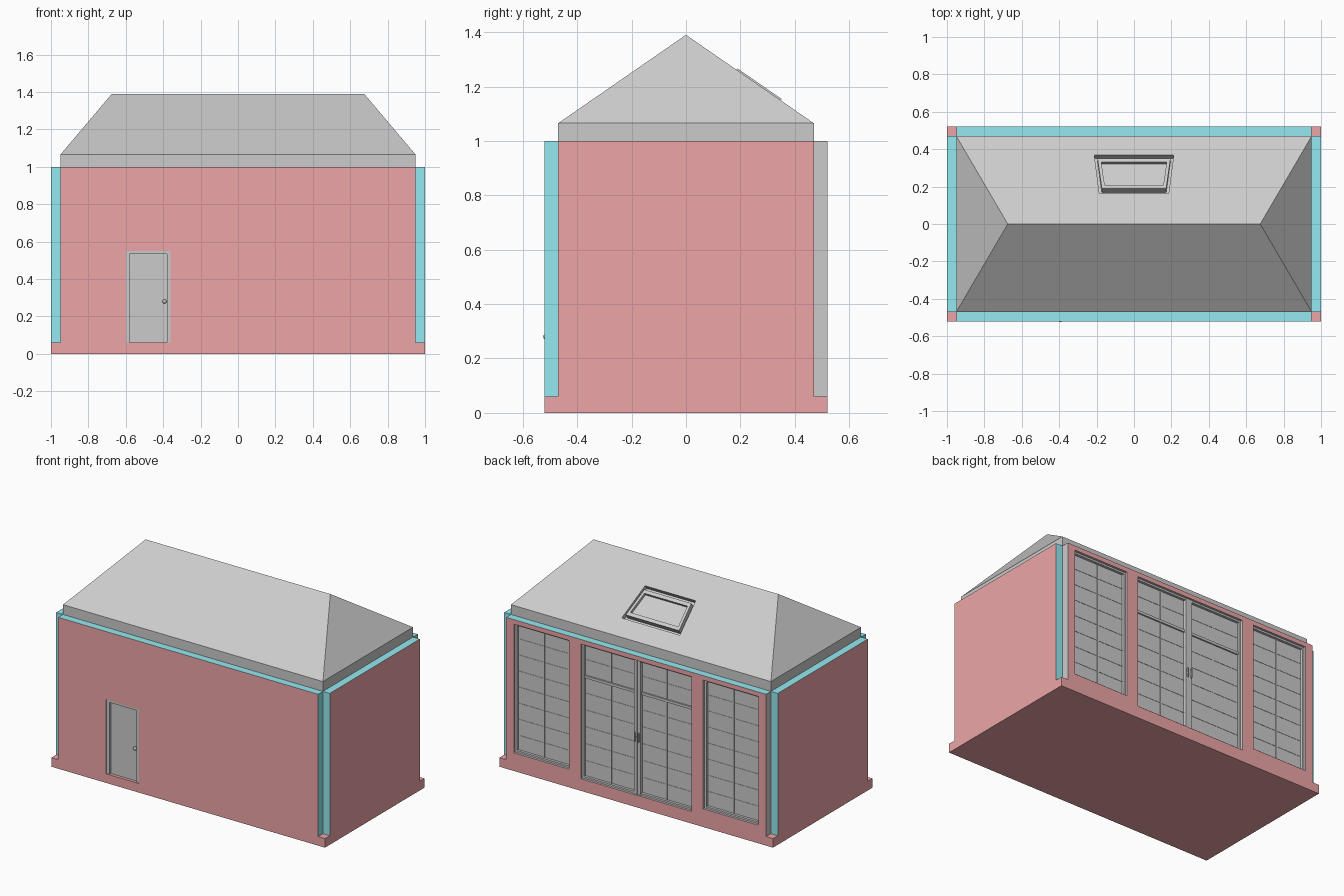
import bpy, bmesh
from mathutils import Vector

if "Cube" in bpy.data.objects:
    bpy.data.objects.remove(bpy.data.objects["Cube"])


def material(name, rgb):
    m = bpy.data.materials.new(name)
    m.diffuse_color = (*rgb, 1)
    m.use_nodes = True
    m.node_tree.nodes["Principled BSDF"].inputs["Base Color"].default_value = m.diffuse_color
    return m


RED = material("wall_red", (0.85, 0.38, 0.39))
CYAN = material("edge_cyan", (0.30, 0.82, 0.88))
GREY = material("edge_grey", (0.8, 0.8, 0.8))


def finish(name, bm, mat=None):
    bmesh.ops.recalc_face_normals(bm, faces=bm.faces)
    me = bpy.data.meshes.new(name)
    bm.to_mesh(me)
    bm.free()
    ob = bpy.data.objects.new(name, me)
    bpy.context.collection.objects.link(ob)
    if mat:
        me.materials.append(mat)
    return ob


def box(name, x, y, z, mat=None):
    bm = bmesh.new()
    bmesh.ops.create_cube(bm, size=1)
    for v in bm.verts:
        v.co = [r[0] if c < 0 else r[1] for c, r in zip(v.co, (x, y, z))]
    return finish(name, bm, mat)


def cut(target, cutter):
    mod = target.modifiers.new("cut", 'BOOLEAN')
    mod.object, mod.operation, mod.solver = cutter, 'DIFFERENCE', 'EXACT'
    bpy.context.view_layer.update()
    bpy.context.view_layer.objects.active = target
    bpy.ops.object.modifier_apply(modifier=mod.name)
    bpy.data.objects.remove(cutter, do_unlink=True)


def paint_edges(ob, end_axis, end_mat):
    """Red faces, cyan top, coloured end faces, grey reveals and inside."""
    me = ob.data
    me.materials.clear()
    for m in (RED, CYAN, end_mat, GREY):
        me.materials.append(m)
    limit = max(abs(v.co[end_axis]) for v in me.vertices)
    for p in me.polygons:
        n, c = p.normal, p.center
        if n.z > 0.9 and c.z > 0.99:
            p.material_index = 1
        elif abs(n[end_axis]) > 0.9:
            p.material_index = 2 if abs(c[end_axis]) > limit - 0.001 else 3
        elif abs(n.z) > 0.9:
            p.material_index = 3
        else:
            p.material_index = 0


# Base slab and four walls, leaving open notches at the corners
BASE = 0.06
box("base_slab", (-1, 1), (-.52, .52), (0, BASE), RED)
front = box("front_wall", (-.95, .95), (-.52, -.47), (BASE, 1))
back = box("back_wall", (-.95, .95), (.47, .52), (BASE, 1))
for s, side in ((-1, "left"), (1, "right")):
    w = box(side + "_wall", sorted((s * .95, s)), (-.47, .47), (BASE, 1))
    paint_edges(w, 1, CYAN)

# Openings
DOOR = (-.60, -.36)
WINDOWS = [("right_window", .49, .895, .12), ("left_window", -.895, -.49, .12),
           ("garden_door", -.405, .405, .08)]
TOP = .97
cut(front, box("cutter", DOOR, (-.6, -.4), (BASE - .02, .55)))
for n, x0, x1, z0 in WINDOWS:
    cut(back, box("cutter", (x0, x1), (.4, .6), (z0, TOP)))
paint_edges(front, 0, CYAN)
paint_edges(back, 0, GREY)

# Front door: frame, leaf and round knob
FY = (-.515, -.475)
box("door_jamb_left", (-.60, -.58), FY, (BASE, .55))
box("door_jamb_right", (-.38, -.36), FY, (BASE, .55))
box("door_head", (-.58, -.38), FY, (.535, .55))
box("door_leaf", (-.58, -.38), (-.50, -.48), (BASE, .535))
bm = bmesh.new()
bmesh.ops.create_uvsphere(bm, u_segments=16, v_segments=10, radius=.011)
bmesh.ops.translate(bm, verts=bm.verts, vec=(-.393, -.514, .28))
knob = finish("door_knob", bm)
for p in knob.data.polygons:
    p.use_smooth = True


# Glazed back openings: frame, glass and glazing bars
def glazing(name, x0, x1, z0, z1, cols, rows):
    f, y = .012, (.475, .505)
    box(name + "_frame_a", (x0, x0 + f), y, (z0, z1))
    box(name + "_frame_b", (x1 - f, x1), y, (z0, z1))
    box(name + "_sill", (x0 + f, x1 - f), y, (z0, z0 + f))
    box(name + "_head", (x0 + f, x1 - f), y, (z1 - f, z1))
    box(name + "_glass", (x0 + f, x1 - f), (.478, .488), (z0 + f, z1 - f))
    for i in range(1, cols):
        x = x0 + (x1 - x0) * i / cols
        box(name + "_upright", (x - .004, x + .004), (.486, .492), (z0 + f, z1 - f))
    for i in range(1, rows):
        z = z0 + (z1 - z0) * i / rows
        box(name + "_bar", (x0 + f, x1 - f), (.486, .490), (z - .002, z + .002))


for n, x0, x1, z0 in WINDOWS[:2]:
    glazing(n, x0, x1, z0, TOP, 2, 8)
for s in (-1, 1):
    a, b = sorted((0, s * .405))
    glazing("garden_door", a, b, .08, TOP, 2, 8)
    # transom, meeting stile and handle of each leaf
    box("transom", (a + .012, b - .012), (.484, .498), (.74, .757))
    box("meeting_stile", sorted((s * .001, s * .024)), (.476, .508), (.08, TOP))
    box("handle_stem", sorted((s * .009, s * .017)), (.508, .518), (.456, .464))
    box("handle_grip", sorted((s * .009, s * .017)), (.512, .520), (.43, .49))

# Hipped roof with upright fascia
EX, EY, EZ, RX, RZ = .95, .47, 1.065, .675, 1.39
bm = bmesh.new()
rings = [[bm.verts.new((sx * EX, sy * EY, z)) for sx, sy in
          ((-1, -1), (1, -1), (1, 1), (-1, 1))] for z in (1.0, EZ)]
ra, rb = bm.verts.new((-RX, 0, RZ)), bm.verts.new((RX, 0, RZ))
lo, hi = rings
bm.faces.new(lo)
for i in range(4):
    j = (i + 1) % 4
    bm.faces.new((lo[i], lo[j], hi[j], hi[i]))
for f in ((hi[0], hi[1], rb, ra), (hi[1], hi[2], rb),
          (hi[2], hi[3], ra, rb), (hi[3], hi[0], ra)):
    bm.faces.new(f)
roof = finish("hipped_roof", bm)

# Skylight on the back slope, built in the plane of the roof
PITCH = (RZ - EZ) / EY
NORMAL = Vector((0, PITCH, 1)).normalized()


def slope_quad(bm, y_low, w_low, y_high, w_high, n):
    pts = ((-w_low, y_low), (w_low, y_low), (w_high, y_high), (-w_high, y_high))
    return [bm.verts.new(Vector((x, y, RZ - PITCH * y)) + NORMAL * n) for x, y in pts]


def slope_loft(name, loops, closed_ring=False):
    bm = bmesh.new()
    q = [slope_quad(bm, *l) for l in loops]
    pairs = list(zip(q, q[1:]))
    if closed_ring:
        pairs.append((q[-1], q[0]))
    else:
        bm.faces.new(q[0])
        bm.faces.new(q[-1])
    for a, b in pairs:
        for i in range(4):
            j = (i + 1) % 4
            bm.faces.new((a[i], a[j], b[j], b[i]))
    return finish(name, bm)


HOLE = (.368, .212, .163, .185)
OUTER = (.348, .195, .186, .172)
INNER = (.328, .175, .206, .157)
cut(roof, slope_loft("cutter", [(*HOLE, -.03), (*HOLE, .1)]))
slope_loft("skylight_frame", [(*OUTER, -.03), (*OUTER, .006),
                              (*INNER, .006), (*INNER, -.03)], True)
slope_loft("skylight_glass", [(*INNER, -.03), (*INNER, -.012)])
